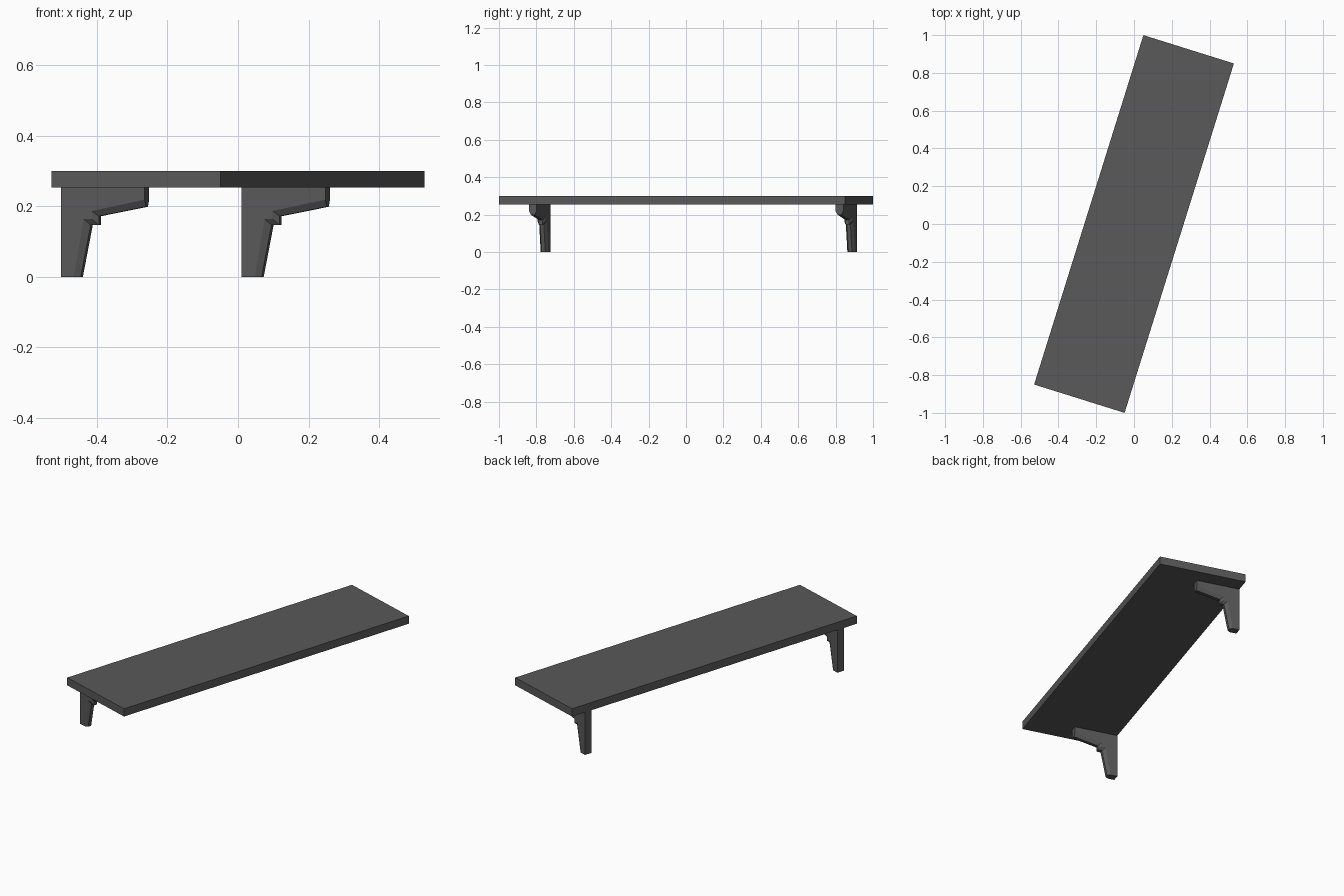
import bpy, bmesh
from math import radians

if "Cube" in bpy.data.objects:
    bpy.data.objects.remove(bpy.data.objects["Cube"])

ANGLE = radians(-17.37)      # whole bench is turned about z
W, L = 0.502, 1.938          # board size
UNDER, TOP = 0.254, 0.30     # board underside and top heights

mat = bpy.data.materials.new("dark_grey")
mat.diffuse_color = (0.1, 0.1, 0.1, 1)
mat.use_nodes = True
mat.node_tree.nodes["Principled BSDF"].inputs["Base Color"].default_value = mat.diffuse_color


def finish(name, bm):
    bmesh.ops.recalc_face_normals(bm, faces=bm.faces)
    mesh = bpy.data.meshes.new(name)
    bm.to_mesh(mesh)
    bm.free()
    mesh.materials.append(mat)
    ob = bpy.data.objects.new(name, mesh)
    ob.rotation_euler.z = ANGLE
    bpy.context.collection.objects.link(ob)
    return ob


# Board
bm = bmesh.new()
bmesh.ops.create_cube(bm, size=1)
for v in bm.verts:
    v.co.x *= W
    v.co.y *= L
    v.co.z = TOP if v.co.z > 0 else UNDER
finish("board", bm)

# Bracket side profile (distance from the back edge, height):
# smaller on both flat sides, larger in the middle, giving chamfered inner edges
side = [(0, 0), (0.0385, 0), (0.068, 0.164), (0.092, 0.164), (0.092, 0.187),
        (0.249, 0.219), (0.249, UNDER), (0, UNDER)]
middle = [(0, 0), (0.0555, 0), (0.085, 0.147), (0.109, 0.147), (0.109, 0.172),
          (0.249, 0.199), (0.249, UNDER), (0, UNDER)]
sections = [(-0.0215, side), (-0.010, middle), (0.010, middle), (0.0215, side)]


def bracket(name, y):
    bm = bmesh.new()
    rings = [[bm.verts.new((u - W / 2, y + dy, z)) for u, z in prof]
             for dy, prof in sections]
    n = len(side)
    for a, b in zip(rings, rings[1:]):
        for i in range(n):
            j = (i + 1) % n
            bm.faces.new((a[i], a[j], b[j], b[i]))
    bm.faces.new(rings[0])
    bm.faces.new(rings[-1])
    finish(name, bm)


# Two leg brackets under the left long edge
for name, y in (("front_bracket", -0.859), ("back_bracket", 0.859)):
    bracket(name, y)
